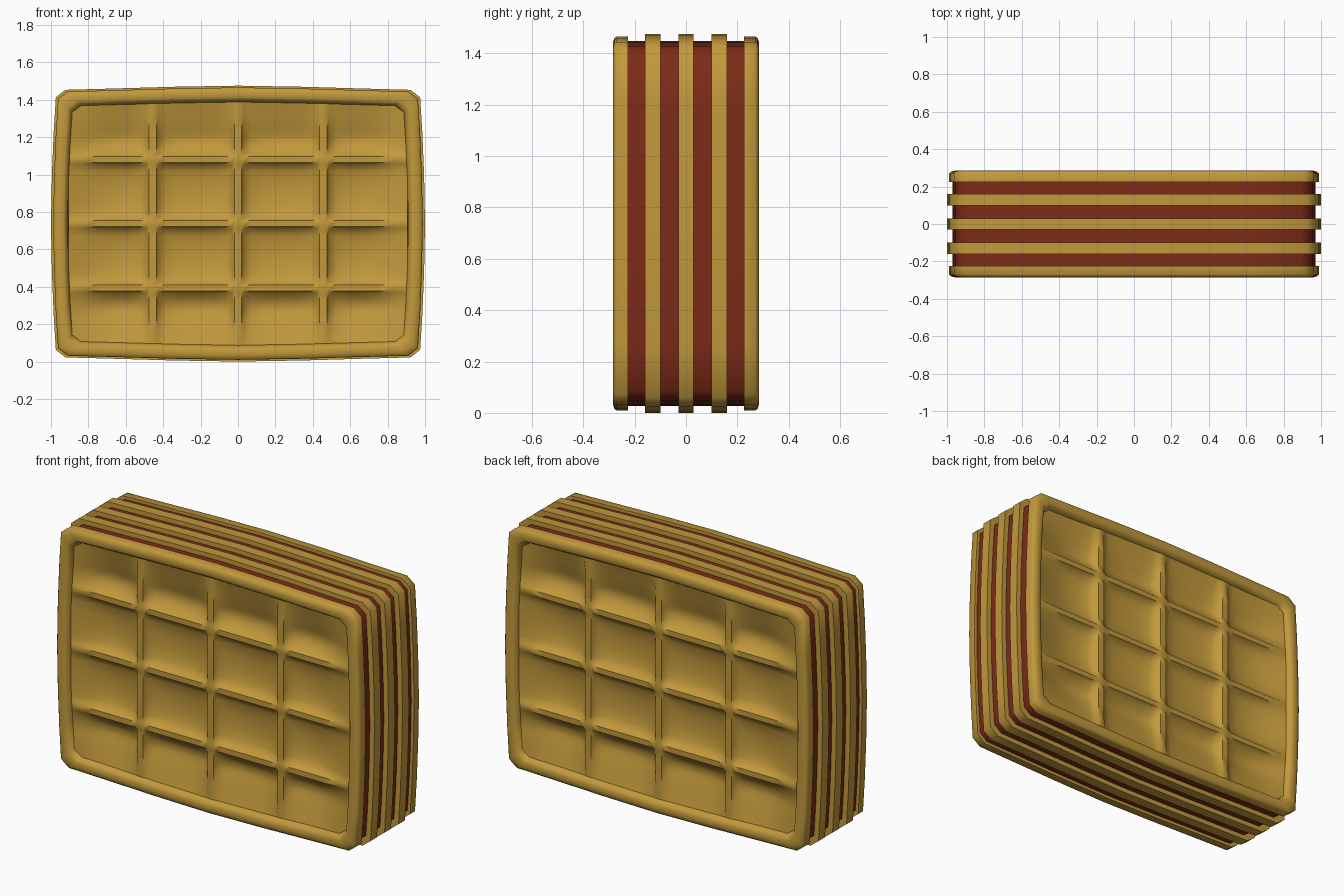
import bpy, bmesh, math

if "Cube" in bpy.data.objects:
    bpy.data.objects.remove(bpy.data.objects["Cube"])

ZC = 0.7375


def material(name, col):
    m = bpy.data.materials.new(name)
    m.diffuse_color = (*col, 1)
    m.use_nodes = True
    m.node_tree.nodes["Principled BSDF"].inputs["Base Color"].default_value = m.diffuse_color
    return m


WAFER = material("wafer_gold", (0.54, 0.32, 0.045))
CREAM = material("filling_brown", (0.20, 0.024, 0.009))

# One quarter of the softly bulging, cut-corner outline (unit half-sizes)
QUARTER = [(1.0, 0.0), (0.995, 0.35), (0.986, 0.65), (0.974, 0.915),
           (0.922, 0.97), (0.65, 0.98), (0.35, 0.992)]


def outline():
    top = QUARTER + [(0, 1)] + [(-x, z) for x, z in reversed(QUARTER[1:])]
    return top + [(-x, -z) for x, z in top]


def finish(name, bm, mat, angle):
    bmesh.ops.recalc_face_normals(bm, faces=bm.faces)
    me = bpy.data.meshes.new(name)
    bm.to_mesh(me)
    bm.free()
    ob = bpy.data.objects.new(name, me)
    bpy.context.collection.objects.link(ob)
    me.materials.append(mat)
    bpy.ops.object.select_all(action='DESELECT')
    ob.select_set(True)
    bpy.context.view_layer.objects.active = ob
    bpy.ops.object.shade_smooth_by_angle(angle=math.radians(angle))
    return ob


def loft(name, rings, mat, cap=True):
    """Skin rings of (half width, half height, y); cap the ends or join them into a band."""
    bm = bmesh.new()
    loops = [[bm.verts.new((x * sx, y, ZC + z * sz)) for x, z in outline()]
             for sx, sz, y in rings]
    n = len(loops[0])
    for a, b in zip(loops, loops[1:] if cap else loops[1:] + loops[:1]):
        for i in range(n):
            j = (i + 1) % n
            bm.faces.new((a[i], a[j], b[j], b[i]))
    if cap:
        bm.faces.new(loops[0])
        bm.faces.new(loops[-1])
    return finish(name, bm, mat, 65)


def axis(edge, pitch, half):
    """Grid lines along one axis as (position, share of full cell depth)."""
    right = [(half, 0), (pitch - half, 0),                       # cell beside the middle ridge
             (pitch + half, 0)]
    for d, s in ((0.012, 0.5), (0.05, 0.8), (0.11, 1.0)):
        right += [(half + d, s), (pitch - half - d, s), (pitch + half + d, s)]
    right += [(edge, 0), (edge - 0.08, 0.45), (edge - 0.16, 0.8), (edge - 0.23, 1.0)]
    right.sort()
    return [(-p, s) for p, s in reversed(right)] + right


def dish(name, side):
    """Waffle face: ridges level at one height, cells sunk as soft bowls."""
    xs, zs = axis(0.905, 0.457, 0.02), axis(0.655, 0.343, 0.016)
    bm = bmesh.new()
    grid = [[bm.verts.new((x, side * (0.257 - 0.055 * sx * sz), ZC + z))
             for z, sz in zs] for x, sx in xs]
    for a, b in zip(grid, grid[1:]):
        for i in range(len(zs) - 1):
            bm.faces.new((a[i], b[i], b[i + 1], a[i + 1]))
    ob = finish(name, bm, WAFER, 50)
    if ob.data.polygons[0].normal.y * side < 0:
        ob.data.flip_normals()


# Filling band seen between the wafers
loft("filling", [(0.97, 0.71, -0.226), (0.97, 0.71, 0.226),
                 (0.9, 0.65, 0.226), (0.9, 0.65, -0.226)], CREAM, cap=False)

# Three plain inner wafers
for i, y in enumerate((-0.13, 0, 0.13)):
    loft(f"inner_wafer_{i + 1}", [(1, ZC, y - 0.03), (1, ZC, y + 0.03)], WAFER)

# Outer wafers: raised rim around a waffle face
for side, label in ((-1, "front"), (1, "back")):
    profile = [(0.91, 0.65, 0.225), (0.988, 0.728, 0.225),
               (0.988, 0.728, 0.27), (0.98, 0.722, 0.279), (0.96, 0.702, 0.285),
               (0.935, 0.676, 0.285), (0.922, 0.663, 0.277), (0.91, 0.65, 0.256)]
    loft(f"{label}_rim", [(a, b, side * y) for a, b, y in profile], WAFER, cap=False)
    dish(f"{label}_waffle_face", side)
